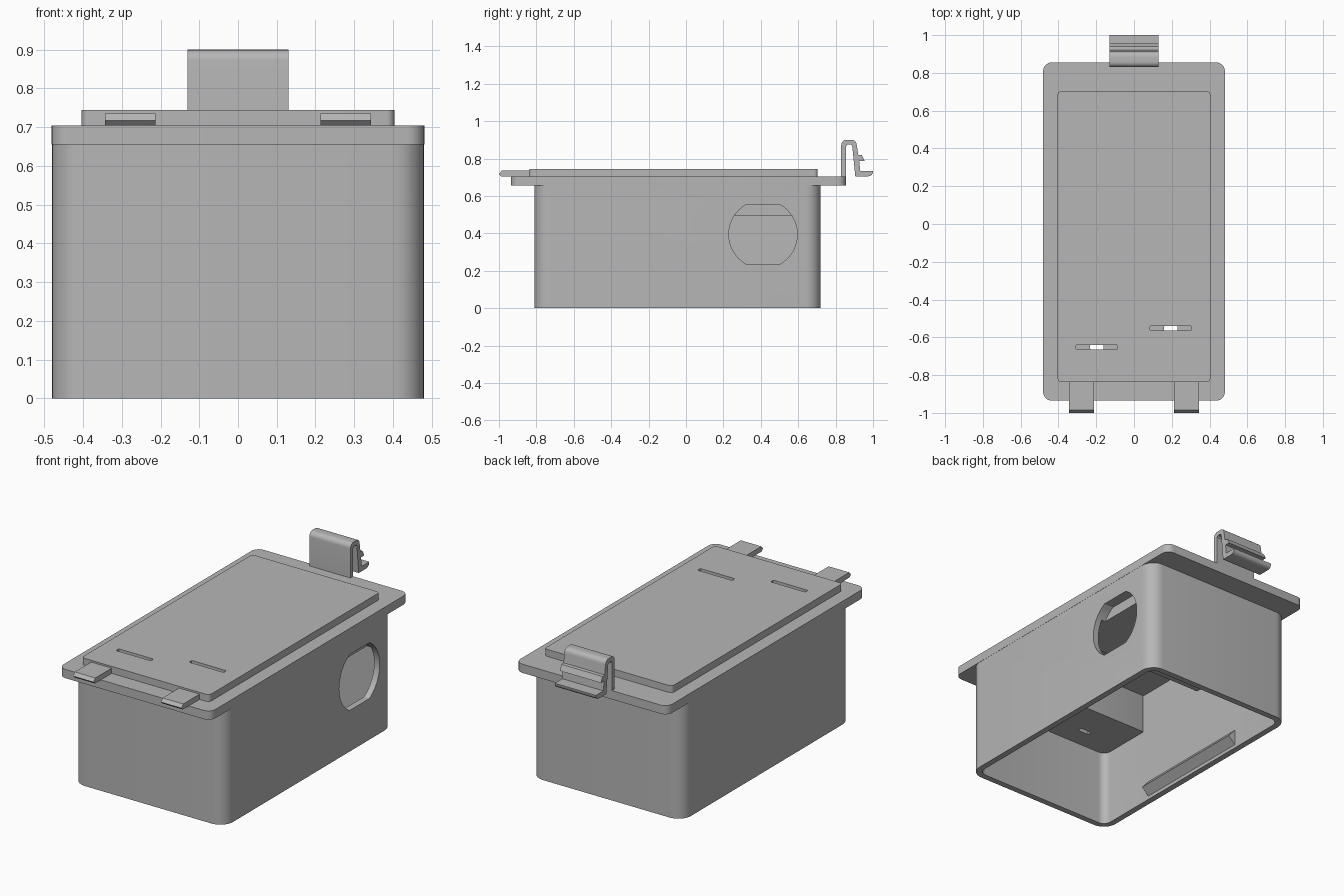
import bpy, bmesh, math

if "Cube" in bpy.data.objects:
    bpy.data.objects.remove(bpy.data.objects["Cube"])

grey = bpy.data.materials.new("plain_grey")
grey.diffuse_color = (0.47, 0.47, 0.47, 1)
grey.use_nodes = True
grey.node_tree.nodes["Principled BSDF"].inputs["Base Color"].default_value = grey.diffuse_color


def prism(name, pts, lo, hi, axis="z"):
    """Extrude a 2D outline along an axis (z: points are x,y; x: points are y,z)."""
    place = (lambda p, t: (p[0], p[1], t)) if axis == "z" else (lambda p, t: (t, p[0], p[1]))
    bm = bmesh.new()
    a = [bm.verts.new(place(p, lo)) for p in pts]
    b = [bm.verts.new(place(p, hi)) for p in pts]
    bm.faces.new(a[::-1])
    bm.faces.new(b)
    n = len(pts)
    for i in range(n):
        j = (i + 1) % n
        bm.faces.new((a[i], a[j], b[j], b[i]))
    bmesh.ops.recalc_face_normals(bm, faces=bm.faces)
    me = bpy.data.meshes.new(name)
    bm.to_mesh(me)
    bm.free()
    me.materials.append(grey)
    ob = bpy.data.objects.new(name, me)
    bpy.context.collection.objects.link(ob)
    return ob


def rounded(x0, x1, y0, y1, r, seg=8):
    """Outline of a rectangle with round corners."""
    pts = []
    corners = ((x1 - r, y1 - r), (x0 + r, y1 - r), (x0 + r, y0 + r), (x1 - r, y0 + r))
    for k, (cx, cy) in enumerate(corners):
        for i in range(seg + 1):
            t = math.pi / 2 * (k + i / seg)
            pts.append((cx + r * math.cos(t), cy + r * math.sin(t)))
    return pts


def combine(target, other, operation):
    """Apply a boolean and remove the helper."""
    mod = target.modifiers.new("cut", 'BOOLEAN')
    mod.operation, mod.object, mod.solver = operation, other, 'EXACT'
    bpy.context.view_layer.objects.active = target
    bpy.ops.object.modifier_apply(modifier=mod.name)
    bpy.data.objects.remove(other)


def smooth(ob):
    bpy.ops.object.select_all(action='DESELECT')
    ob.select_set(True)
    bpy.context.view_layer.objects.active = ob
    bpy.ops.object.shade_smooth_by_angle(angle=math.radians(30))


# Box body, flange and raised lid panel as one shell
box = prism("enclosure", rounded(-0.48, 0.48, -0.81, 0.72, 0.08), 0, 0.69)
combine(box, prism("flange", rounded(-0.481, 0.481, -0.935, 0.855, 0.045), 0.655, 0.705), 'UNION')
combine(box, prism("lid_panel", rounded(-0.404, 0.404, -0.837, 0.704, 0.02), 0.68, 0.745), 'UNION')

# Open underside
combine(box, prism("cavity", rounded(-0.445, 0.445, -0.775, 0.685, 0.045), -0.1, 0.665), 'DIFFERENCE')

# Lowered ceilings at both ends of the inside
combine(box, prism("front_block", rounded(-0.46, 0.46, -0.79, -0.45, 0.03, 3), 0.44, 0.70), 'UNION')
combine(box, prism("rear_block", rounded(-0.46, 0.46, 0.0, 0.70, 0.03, 3), 0.495, 0.70), 'UNION')

# Snap ribs low on the long inner walls
for s in (-1, 1):
    rib = prism("rib", [(s * 0.46, 0.02), (s * 0.445, 0.02), (s * 0.40, 0.06),
                        (s * 0.445, 0.11), (s * 0.46, 0.11)], -0.41, 0.32, "x")
    # turn the outline so the rib runs along the box
    for v in rib.data.vertices:
        v.co = (v.co.y, v.co.x, v.co.z)
    rib.data.flip_normals()
    combine(box, rib, 'UNION')

# Stepped strap slots through the lid
for cx, cy in ((-0.197, -0.652), (0.195, -0.552)):
    combine(box, prism("slot_top", rounded(cx - 0.11, cx + 0.11, cy - 0.0125, cy + 0.0125, 0.008, 3),
                       0.665, 0.8), 'DIFFERENCE')
    combine(box, prism("slot_core", rounded(cx - 0.035, cx + 0.035, cy - 0.0125, cy + 0.0125, 0.002, 1),
                       0.3, 0.8), 'DIFFERENCE')

# Round hole with flat top and bottom in the right wall
hole = []
a = math.asin(0.16 / 0.183)
for start in (-a, math.pi - a):
    for i in range(17):
        t = start + 2 * a * i / 16
        hole.append((0.412 + 0.183 * math.cos(t), 0.395 + 0.183 * math.sin(t)))
combine(box, prism("port", hole, 0.42, 0.6, "x"), 'DIFFERENCE')
smooth(box)

# Front locating tabs
tab = [(-0.83, 0.705), (-0.988, 0.705), (-1.0, 0.717), (-0.985, 0.735), (-0.83, 0.735)]
for side, x in (("left", -0.343), ("right", 0.213)):
    prism(side + "_tab", tab, x, x + 0.13, "x")


def arc(cy, cz, r, t0, t1, n=6):
    return [(cy + r * math.cos(math.radians(t0 + (t1 - t0) * i / n)),
             cz + r * math.sin(math.radians(t0 + (t1 - t0) * i / n))) for i in range(n + 1)]


# Bent spring latch at the rear, with catch ledge and finger foot
latch = [(0.83, 0.70)]
latch += arc(0.858, 0.872, 0.028, 180, 90)
latch += arc(0.885, 0.872, 0.028, 90, 0)
latch += [(0.921, 0.82), (0.940, 0.818), (0.955, 0.787), (0.926, 0.787), (0.932, 0.733), (1.0, 0.733)]
latch += arc(0.975, 0.73, 0.025, 0, -90, 4)
latch += [(0.905, 0.705), (0.889, 0.865), (0.882, 0.874), (0.862, 0.874), (0.855, 0.865), (0.855, 0.70)]
smooth(prism("rear_latch", latch, -0.13, 0.13, "x"))
